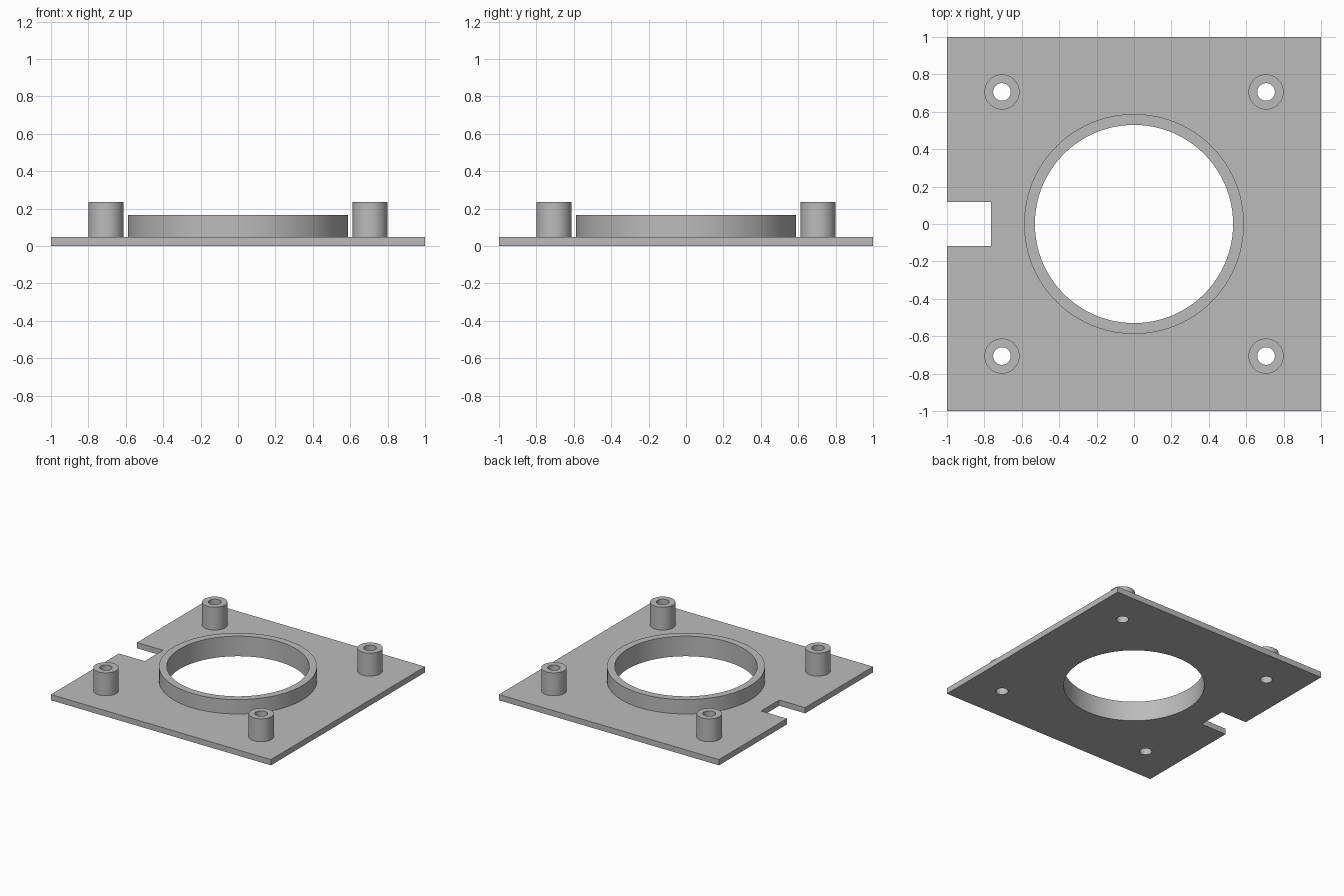
import bpy, bmesh
from math import cos, sin, tau

cube = bpy.data.objects.get("Cube")
if cube:
    bpy.data.objects.remove(cube, do_unlink=True)

PLATE_TOP = 0.047
RING_IN, RING_OUT, RING_TOP = 0.53, 0.588, 0.165
POST_IN, POST_OUT, POST_TOP = 0.047, 0.094, 0.235
POST_POS = 0.706
NOTCH_X, NOTCH_HALF = -0.765, 0.118

grey = bpy.data.materials.new("plain grey")
grey.use_nodes = True
colour = (0.5, 0.5, 0.5, 1)
grey.diffuse_color = colour
grey.node_tree.nodes["Principled BSDF"].inputs["Base Color"].default_value = colour


def finish(name, bm):
    bmesh.ops.recalc_face_normals(bm, faces=bm.faces)
    mesh = bpy.data.meshes.new(name)
    bm.to_mesh(mesh)
    bm.free()
    mesh.materials.append(grey)
    obj = bpy.data.objects.new(name, mesh)
    bpy.context.collection.objects.link(obj)
    return obj


def activate(obj):
    bpy.ops.object.select_all(action='DESELECT')
    obj.select_set(True)
    bpy.context.view_layer.objects.active = obj


def smooth(obj):
    activate(obj)
    bpy.ops.object.shade_smooth_by_angle(angle=0.6)


def prism(bm, outline, z0, z1):
    """Closed solid standing on a flat outline."""
    face = bm.faces.new([bm.verts.new((x, y, z0)) for x, y in outline])
    top = bmesh.ops.extrude_face_region(bm, geom=[face], use_keep_orig=True)["geom"]
    for v in top:
        if isinstance(v, bmesh.types.BMVert):
            v.co.z = z1


def circle(x, y, r, n):
    return [(x + r * cos(tau * i / n), y + r * sin(tau * i / n)) for i in range(n)]


def tube(name, x, y, r_in, r_out, z_top, n):
    """Hollow cylinder standing on the plate, open underneath."""
    bm = bmesh.new()
    loops = [[bm.verts.new((px, py, z)) for px, py in circle(x, y, r, n)]
             for r, z in ((r_out, PLATE_TOP), (r_out, z_top),
                          (r_in, z_top), (r_in, PLATE_TOP))]
    for a, b in zip(loops, loops[1:]):
        for i in range(n):
            j = (i + 1) % n
            bm.faces.new((a[i], a[j], b[j], b[i]))
    smooth(finish(name, bm))


posts = {"front_left": (1, -1), "front_right": (-1, -1),
         "back_left": (1, 1), "back_right": (-1, 1)}

# Square base plate with a cable notch in its right edge
bm = bmesh.new()
prism(bm, [(-1, -1), (1, -1), (1, 1), (-1, 1), (-1, NOTCH_HALF),
           (NOTCH_X, NOTCH_HALF), (NOTCH_X, -NOTCH_HALF), (-1, -NOTCH_HALF)],
      0, PLATE_TOP)
plate = finish("base_plate", bm)

# Centre opening and screw holes through the plate
bm = bmesh.new()
prism(bm, circle(0, 0, RING_IN, 96), -0.1, 0.1)
for sx, sy in posts.values():
    prism(bm, circle(sx * POST_POS, sy * POST_POS, POST_IN, 48), -0.1, 0.1)
cutter = finish("hole_cutter", bm)
cutter.hide_render = True
cut = plate.modifiers.new("holes", 'BOOLEAN')
cut.operation = 'DIFFERENCE'
cut.solver = 'EXACT'
cut.object = cutter
activate(plate)
bpy.ops.object.modifier_apply(modifier=cut.name)
bpy.data.objects.remove(cutter, do_unlink=True)
smooth(plate)

# Raised collar and four hollow screw posts
tube("centre_collar", 0, 0, RING_IN, RING_OUT, RING_TOP, 96)
for corner, (sx, sy) in posts.items():
    tube(corner + "_post", sx * POST_POS, sy * POST_POS, POST_IN, POST_OUT, POST_TOP, 48)
